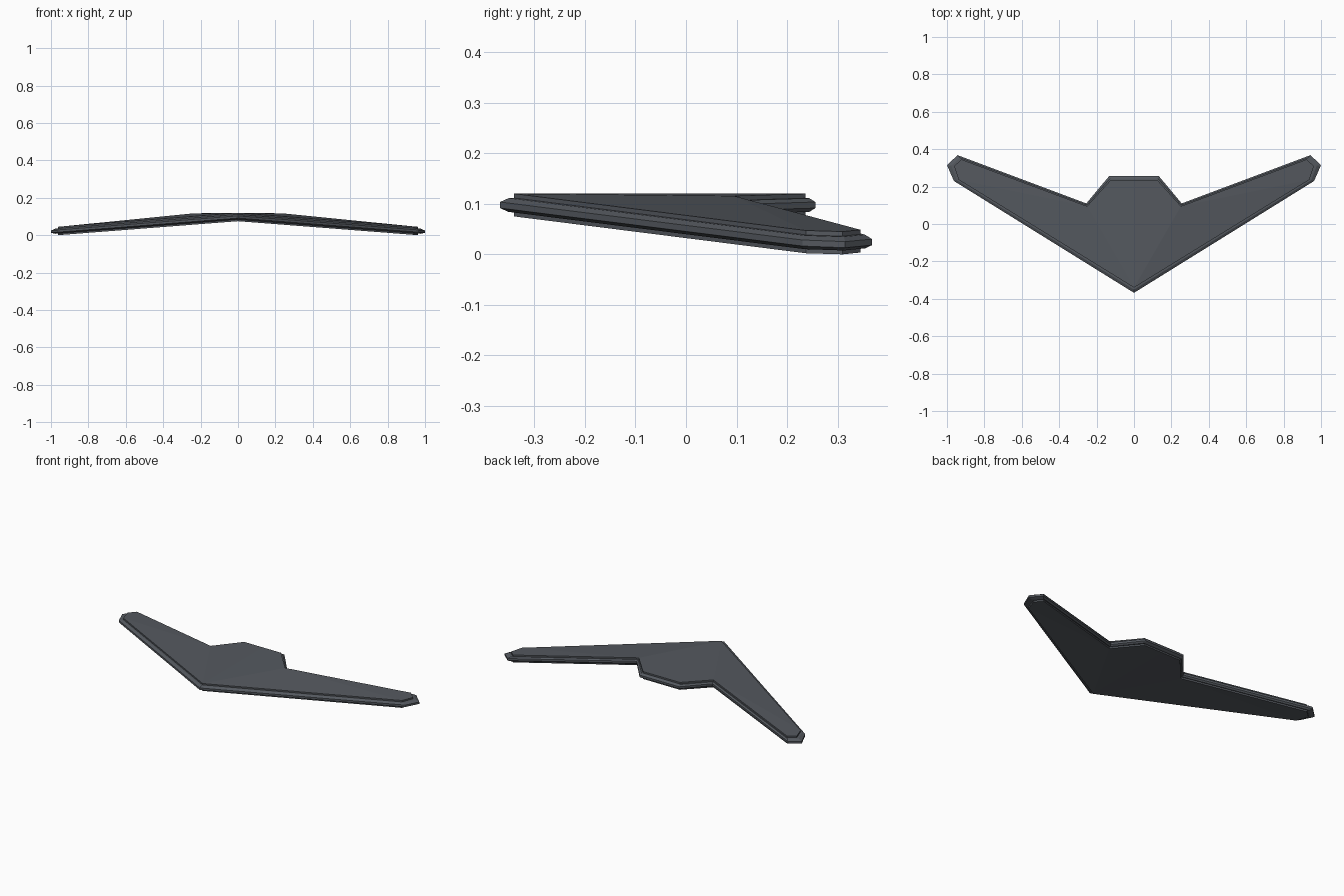
import bpy, bmesh

if "Cube" in bpy.data.objects:
    bpy.data.objects.remove(bpy.data.objects["Cube"])

# Half outlines seen from above: nose, three tip corners, notch, tail corner, tail centre
OUTER = [(0, -.368), (.963, .23), (1.0, .315), (.943, .368), (.255, .11), (.133, .256), (0, .256)]
PLATE = [(0, -.34), (.938, .237), (.962, .31), (.922, .345), (.251, .095), (.124, .236), (0, .236)]
SHOULDER = [((a + 1.5 * c) / 2.5, (b + 1.5 * d) / 2.5) for (a, b), (c, d) in zip(OUTER, PLATE)]


def mid_height(i, x):
    # centre body is level, the wings droop to the tips
    if i in (1, 2, 3):
        return .0225 + (.962 - x) * .09
    return .093 if i == 4 else .0975


def stack(name, rings, mat):
    """Loft half-outline rings (outline, height offset), cap both ends and mirror."""
    bm = bmesh.new()
    loops = [[bm.verts.new((x, y, mid_height(i, x) + dz)) for i, (x, y) in enumerate(o)]
             for o, dz in rings]
    for lo, hi in zip(loops, loops[1:]):
        for i in range(len(lo) - 1):
            bm.faces.new((lo[i], lo[i + 1], hi[i + 1], hi[i]))
    for loop, flip in ((loops[0], True), (loops[-1], False)):
        for idx in ((0, 1, 4), (1, 2, 3, 4), (0, 4, 5, 6)):
            f = [loop[i] for i in idx]
            bm.faces.new(f[::-1] if flip else f)
    me = bpy.data.meshes.new(name)
    bm.to_mesh(me)
    bm.free()
    ob = bpy.data.objects.new(name, me)
    bpy.context.collection.objects.link(ob)
    me.materials.append(mat)
    mod = ob.modifiers.new("mirror", 'MIRROR')
    mod.use_clip = True
    return ob


dark = bpy.data.materials.new("dark_grey")
dark.diffuse_color = (.09, .1, .115, 1)
dark.use_nodes = True
dark.node_tree.nodes["Principled BSDF"].inputs["Base Color"].default_value = dark.diffuse_color

# Core slab with chamfered rim
stack("wing_core", [(SHOULDER, -.0135), (OUTER, -.006), (OUTER, .006), (SHOULDER, .0135)], dark)
# Raised skins above and below
stack("upper_skin", [(PLATE, .012), (PLATE, .0225)], dark)
stack("lower_skin", [(PLATE, -.0225), (PLATE, -.012)], dark)
